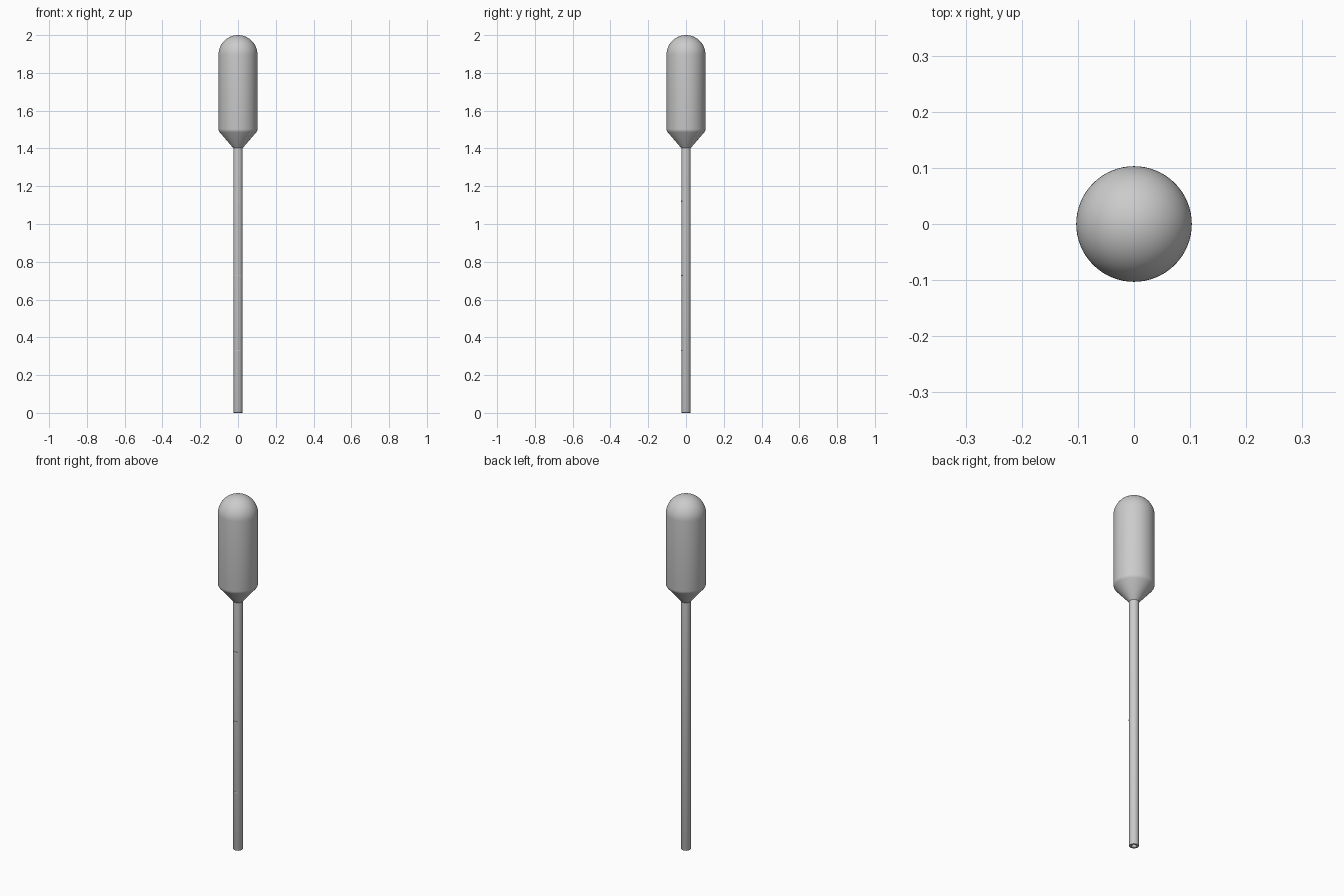
import bpy, bmesh
from math import sin, cos, radians, pi

if "Cube" in bpy.data.objects:
    bpy.data.objects.remove(bpy.data.objects["Cube"])

SEGS = 64


def lathe(name, profile, closed=False):
    """Spin (radius, z) points about z; zero radius points become poles."""
    bm = bmesh.new()
    verts = [bm.verts.new((r, 0, z)) for r, z in profile]
    edges = [bm.edges.new(p) for p in zip(verts, verts[1:])]
    if closed:
        edges.append(bm.edges.new((verts[-1], verts[0])))
    bmesh.ops.spin(bm, geom=verts + edges, cent=(0, 0, 0), axis=(0, 0, 1),
                   angle=2 * pi, steps=SEGS, use_merge=True)
    bmesh.ops.remove_doubles(bm, verts=bm.verts, dist=1e-5)
    return finish(name, bm)


def finish(name, bm):
    bmesh.ops.recalc_face_normals(bm, faces=bm.faces)
    mesh = bpy.data.meshes.new(name)
    bm.to_mesh(mesh)
    bm.free()
    obj = bpy.data.objects.new(name, mesh)
    bpy.context.collection.objects.link(obj)
    bpy.ops.object.select_all(action='DESELECT')
    bpy.context.view_layer.objects.active = obj
    obj.select_set(True)
    bpy.ops.object.shade_smooth_by_angle(angle=radians(35))
    return obj


def arc(r, zc, a0, a1, n):
    """Profile points on a circle centred on the axis."""
    return [(r * cos(radians(a0 + (a1 - a0) * i / n)),
             zc + r * sin(radians(a0 + (a1 - a0) * i / n))) for i in range(n + 1)]


def mark(name, z, half_angle, height=0.007, r0=0.023, r1=0.0272, n=12):
    """Raised curved bar on the front of the stem."""
    bm = bmesh.new()
    rings = []
    for i in range(n + 1):
        a = radians(-90 - half_angle + 2 * half_angle * i / n)
        rings.append([bm.verts.new((r * cos(a), r * sin(a), z + h * height / 2))
                      for r, h in ((r0, -1), (r1, -1), (r1, 1), (r0, 1))])
    for a, b in zip(rings, rings[1:]):
        for k in range(4):
            j = (k + 1) % 4
            bm.faces.new((a[k], a[j], b[j], b[k]))
    bm.faces.new(rings[0])
    bm.faces.new(rings[-1])
    return finish(name, bm)


# squeeze bulb with hollow stem: outer wall down, through the tip, inner wall up
R, TOP = 0.103, 2.0
outer = arc(R, TOP - R, 90, 0, 16)
outer[0] = (0, TOP)
outer += [(R, 1.502), (0.1015, 1.494), (0.097, 1.486), (0.025, 1.402), (0.025, 1.395),
          (0.025, 0.004), (0.0235, 0.001), (0.021, 0.0)]
inner = [(0.015, 0.0), (0.0135, 0.002), (0.0135, 1.405), (0.088, 1.492), (0.092, 1.505)]
inner += arc(0.092, TOP - R, 0, 90, 16)
inner[-1] = (0, TOP - R + 0.092)
lathe("pipette_body", outer + inner)

# graduation marks on the front
for i, (z, half) in enumerate(((0.33, 30), (0.727, 42), (1.12, 30))):
    mark(f"graduation_mark_{i + 1}", z, half)
